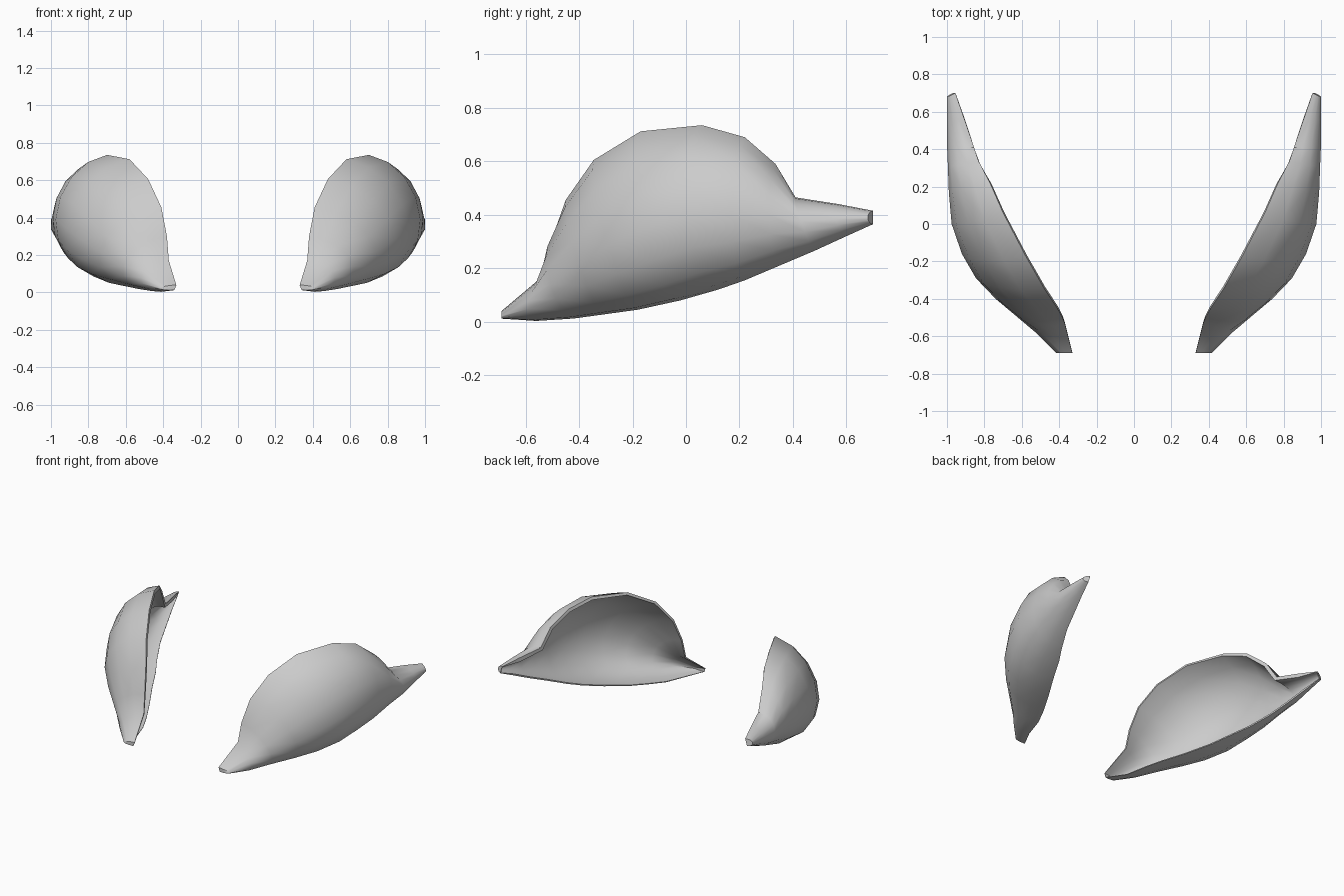
import bpy, bmesh, math
from mathutils import Vector as V

if "Cube" in bpy.data.objects:
    bpy.data.objects.remove(bpy.data.objects["Cube"])

# Sections from front tip to back tip: top rim, outermost belly, bottom rim
SECTIONS = [
    ((.33, -.69, .04), (.415, -.69, .022), (.34, -.69, .012)),
    ((.37, -.53, .17), (.52, -.585, .08), (.41, -.56, .003)),
    ((.38, -.505, .30), (.615, -.505, .14), (.45, -.42, .012)),
    ((.41, -.45, .455), (.74, -.40, .215), (.50, -.31, .027)),
    ((.48, -.345, .605), (.845, -.29, .285), (.57, -.18, .045)),
    ((.58, -.17, .712), (.92, -.16, .345), (.66, -.02, .08)),
    ((.70, .06, .735), (.975, .0, .39), (.73, .12, .12)),
    ((.77, .22, .69), (.99, .17, .40), (.79, .22, .155)),
    ((.83, .335, .59), (.995, .31, .40), (.855, .35, .21)),
    ((.855, .41, .465), (1, .43, .375), (.90, .48, .265)),
    ((.91, .57, .44), (1, .56, .385), (.94, .60, .32)),
    ((.955, .70, .415), (1, .68, .39), (.97, .70, .365)),
]
SEGS = 8


def half_ellipse(top, belly, bottom):
    t, m, b = V(top), V(belly), V(bottom)
    c = (t + b) / 2
    for i in range(SEGS + 1):
        a = math.pi * i / SEGS
        yield c + (t - b) / 2 * math.cos(a) + (m - c) * math.sin(a)


# Domed side shell with closed tips, open towards the centre
bm = bmesh.new()
rows = [[bm.verts.new(p) for p in half_ellipse(*s)] for s in SECTIONS]
for r0, r1 in zip(rows, rows[1:]):
    for i in range(SEGS):
        bm.faces.new((r0[i], r0[i + 1], r1[i + 1], r1[i]))
bm.faces.new(rows[0][::-1])
bm.faces.new(rows[-1])
mesh = bpy.data.meshes.new("side_shells")
bm.to_mesh(mesh)
bm.free()
shell = bpy.data.objects.new("side_shells", mesh)
bpy.context.collection.objects.link(shell)

# Wall thins out towards the front, the tips and the bottom rim
group = shell.vertex_groups.new(name="wall")
last = len(SECTIONS) - 1
for s in range(last + 1):
    for i in range(SEGS + 1):
        w = .15 if s in (0, last) else (.3 + .7 * s / last) * (1 - .6 * i / SEGS)
        group.add([s * (SEGS + 1) + i], w, 'REPLACE')
solid = shell.modifiers.new("wall", 'SOLIDIFY')
solid.thickness = .03
solid.offset = -1
solid.vertex_group = "wall"

# Opposite side
mirror = shell.modifiers.new("pair", 'MIRROR')
mirror.use_axis[0] = True

bpy.context.view_layer.objects.active = shell
shell.select_set(True)
for name in ("wall", "pair"):
    bpy.ops.object.modifier_apply(modifier=name)
bpy.ops.object.shade_smooth_by_angle(angle=math.radians(45))
